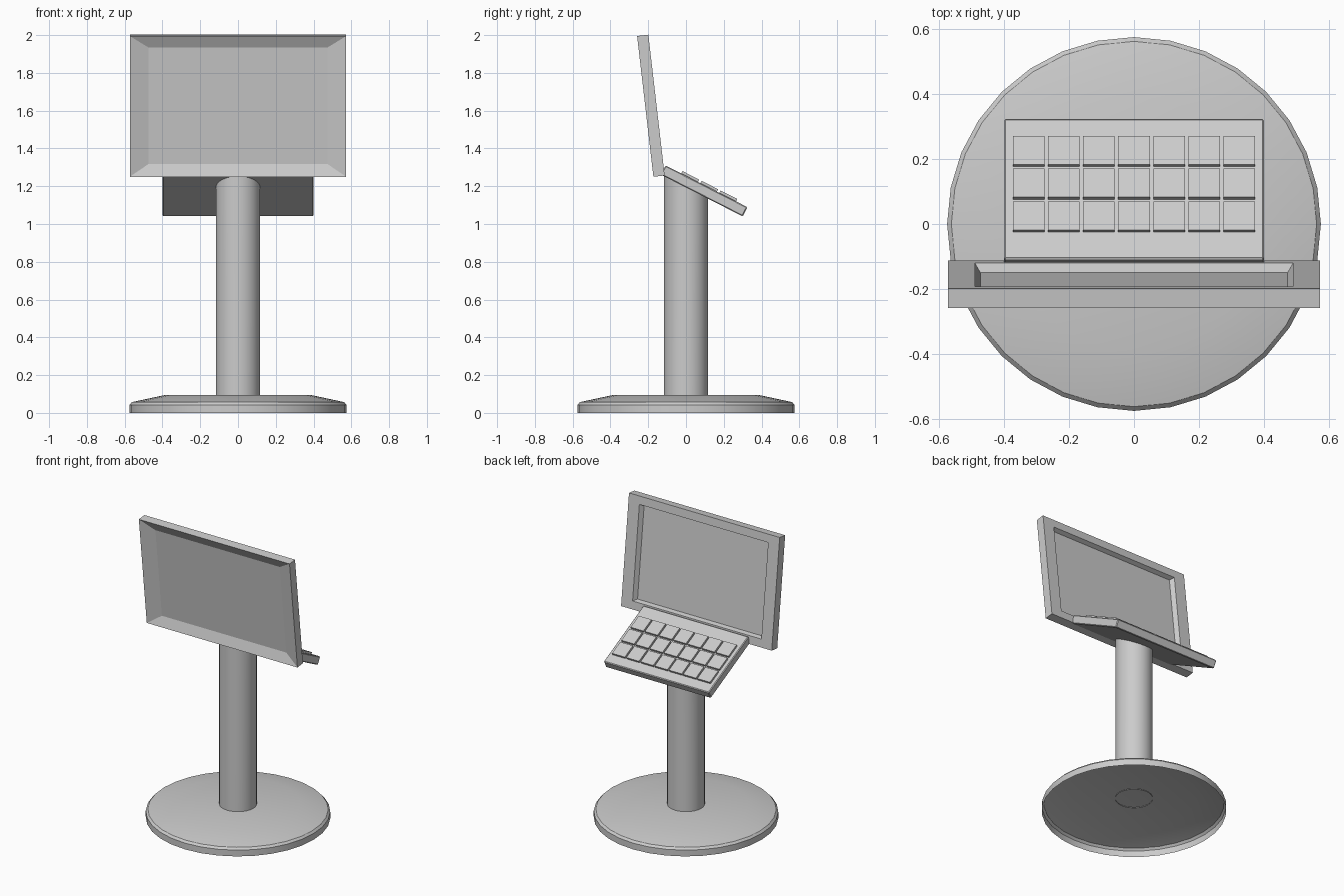
import bpy, bmesh, math
from mathutils import Matrix, Vector

if "Cube" in bpy.data.objects:
    bpy.data.objects.remove(bpy.data.objects["Cube"])


def finish(name, bm, mat=None, smooth=False, recalc=True):
    if recalc:
        bmesh.ops.recalc_face_normals(bm, faces=bm.faces)
    me = bpy.data.meshes.new(name)
    bm.to_mesh(me)
    bm.free()
    ob = bpy.data.objects.new(name, me)
    bpy.context.collection.objects.link(ob)
    if mat:
        ob.matrix_world = mat
    if smooth:
        bpy.ops.object.select_all(action='DESELECT')
        ob.select_set(True)
        bpy.context.view_layer.objects.active = ob
        bpy.ops.object.shade_smooth_by_angle(angle=math.radians(30))
    return ob


def loft(bm, rings, cap_start=False, cap_end=False):
    loops = [[bm.verts.new(p) for p in r] for r in rings]
    n = len(loops[0])
    for a, b in zip(loops, loops[1:]):
        for i in range(n):
            j = (i + 1) % n
            bm.faces.new((a[i], a[j], b[j], b[i]))
    if cap_start:
        bm.faces.new(loops[0][::-1])
    if cap_end:
        bm.faces.new(loops[-1])


def circle(r, height, n=32):
    """Ring of points; height is a function of y."""
    pts = []
    for i in range(n):
        a = 2 * math.pi * i / n
        y = r * math.sin(a)
        pts.append((r * math.cos(a), y, height(y)))
    return pts


def placed(y, z, degrees):
    return Matrix.Translation((0, y, z)) @ Matrix.Rotation(math.radians(degrees), 4, 'X')


# base: thin shell, open underneath
bm = bmesh.new()
profile = [(0.575, 0), (0.575, 0.043), (0.562, 0.057), (0.39, 0.094)]
loft(bm, [circle(r, lambda y, z=z: z) for r, z in profile], cap_end=True)
finish("base", bm, smooth=True, recalc=False)

# post: top cut parallel to the sloping key panel
bm = bmesh.new()
loft(bm, [circle(0.117, lambda y: 0.09),
          circle(0.117, lambda y: 1.194 - 0.51 * y)])
finish("post", bm, smooth=True, recalc=False)

# screen: nested rectangles (half width, edge margin, y depth)
H = 0.75


def rect(hw, m, y):
    return [(-hw, y, m), (hw, y, m), (hw, y, H - m), (-hw, y, H - m)]


bm = bmesh.new()
loft(bm, [rect(0.473, 0.065, -0.029),    # screen surface
          rect(0.490, 0.055, 0),         # front opening
          rect(0.573, 0, 0),             # front outer edge
          rect(0.573, 0, -0.06),         # back outer edge
          rect(0.473, 0.065, -0.031)],   # sunken back
     cap_start=True, cap_end=True)
finish("screen", bm, placed(-0.113, 1.257, 6.6))


def box(bm, size, centre):
    m = Matrix.Translation(centre) @ Matrix.Diagonal(Vector((*size, 1)))
    return bmesh.ops.create_cube(bm, size=1, matrix=m)


# key panel
panel_place = placed(-0.108, 1.31, -27)
bm = bmesh.new()
box(bm, (0.80, 0.486, 0.055), (0, 0.243, -0.0275))
bmesh.ops.bevel(bm, geom=bm.edges[:], offset=0.005, segments=1, affect='EDGES')
finish("key_panel", bm, panel_place)

# keys: 7 x 3 grid
bm = bmesh.new()
for col in range(7):
    for row in range(3):
        box(bm, (0.097, 0.099, 0.02),
            ((col - 3) * 0.108, 0.256 + (row - 1) * 0.113, 0.004))
finish("keys", bm, panel_place)
